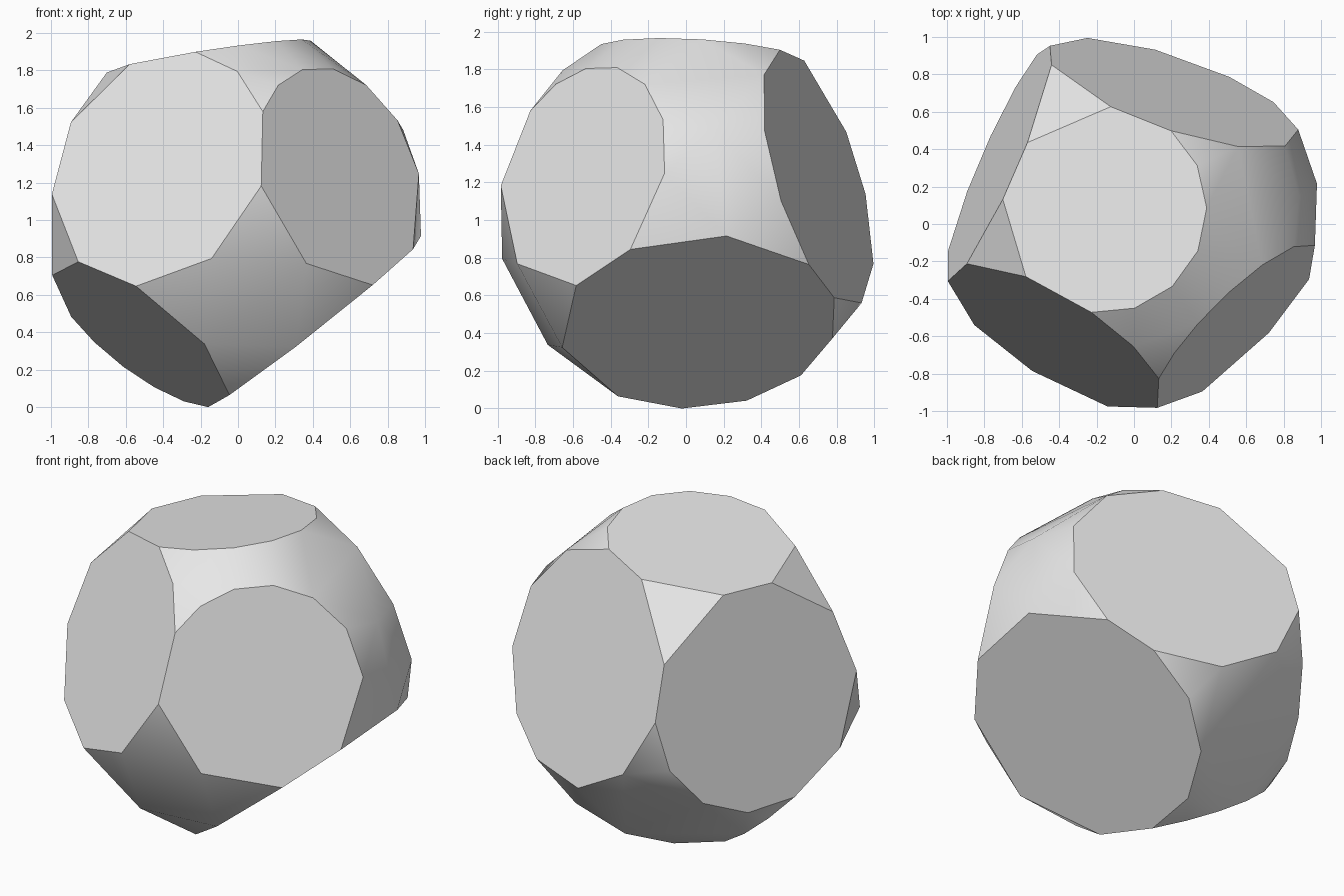
import bpy
import bmesh
import math
from mathutils import Vector

cube = bpy.data.objects.get("Cube")
if cube:
    bpy.data.objects.remove(cube)

# The boulder is a sphere cut flat by seven planes
CENTRE = Vector((-0.027, 0.022, 1.02))
RADIUS = 1.029

# Outward direction and plane offset of each flat cut
CUTS = {
    "A": ((-0.621, -1, 0.407), 1.387),      # front, -x side
    "B": ((1, -0.998, 0.372), 1.545),       # front, +x side
    "C": ((1, 0.094, -1.267), -0.162),      # lower +x side
    "D": ((0.346, 1, 0.301), 1.140),        # back
    "E": ((-0.153, 0.063, 1), 1.905),       # top
    "F": ((-1, 0.434, 0.16), 1.045),        # -x side
    "G": ((-0.781, -0.453, -1), 0.134),     # lower front
}
# Pairs of cuts that meet in a straight edge
EDGES = "AB AE AF AG BC CD CG DE DF EF FG".split()
# Free rim arcs: cut, from neighbour, to neighbour, segments, spacing bias
ARCS = [
    ("A", "B", "E", 2, 1), ("A", "G", "B", 2, 1),
    ("B", "A", "C", 2, 1), ("B", "C", "A", 7, 0.75),
    ("C", "B", "G", 2, 1), ("C", "G", "D", 4, 1), ("C", "D", "B", 2, 1),
    ("D", "C", "F", 3, 1), ("D", "E", "C", 4, 1),
    ("E", "A", "D", 6, 1), ("F", "D", "G", 4, 1),
    ("G", "C", "A", 2, 1), ("G", "F", "C", 5, 1),
]

# Unit normal and distance from the sphere centre
planes = {}
for name, (n, d) in CUTS.items():
    n = Vector(n)
    planes[name] = (n.normalized(), (d - n.dot(CENTRE)) / n.length)


def corners(a, b):
    """Two points where cuts a and b meet the sphere."""
    (n1, d1), (n2, d2) = planes[a], planes[b]
    c = n1.dot(n2)
    s = 1 - c * c
    mid = n1 * ((d1 - d2 * c) / s) + n2 * ((d2 - d1 * c) / s)
    half = math.sqrt(max(RADIUS ** 2 - mid.length_squared, 0))
    along = n1.cross(n2).normalized() * half
    return mid + along, mid - along


def rim_angles(cut, other, u, v):
    """Start and end angle of the straight edge shared with another cut."""
    n2 = planes[other][0]
    middle = math.atan2(n2.dot(v), n2.dot(u))
    p = corners(cut, other)[0]
    delta = math.atan2(p.dot(v), p.dot(u)) - middle
    delta = abs((delta + math.pi) % math.tau - math.pi)
    return middle - delta, middle + delta


# Rim points: shared corners first, then the points along the free arcs
points = [p for pair in EDGES for p in corners(*pair)]
for cut, start, end, count, bias in ARCS:
    n, d = planes[cut]
    u = n.orthogonal().normalized()
    v = n.cross(u)
    r = math.sqrt(RADIUS ** 2 - d * d)
    a0 = rim_angles(cut, start, u, v)[1]
    span = (rim_angles(cut, end, u, v)[0] - a0) % math.tau
    for i in range(1, count):
        a = a0 + span * (i / count) ** bias
        points.append(n * d + (u * math.cos(a) + v * math.sin(a)) * r)

# One rounded bump on the upper +x shoulder
points.append((Vector((0.88, 0.15, 1.48)) - CENTRE).normalized() * RADIUS)

# Wrap all points in a hull
bm = bmesh.new()
for p in points:
    bm.verts.new(p + CENTRE)
bm.verts.ensure_lookup_table()
bmesh.ops.convex_hull(bm, input=bm.verts[:])
bmesh.ops.recalc_face_normals(bm, faces=bm.faces[:])


def on_cut(face, name):
    n, d = planes[name]
    return all(abs((v.co - CENTRE).dot(n) - d) < 1e-4 for v in face.verts)


# Merge each flat cut into one face, keep its rim sharp, smooth the rest
for f in bm.faces:
    f.smooth = True
for name in CUTS:
    flat = [f for f in bm.faces if on_cut(f, name)]
    if len(flat) > 1:
        bmesh.ops.dissolve_faces(bm, faces=flat)
    for f in bm.faces:
        if on_cut(f, name):
            f.smooth = False
            for e in f.edges:
                e.smooth = False

# Rest on the ground
low = min(v.co.z for v in bm.verts)
bmesh.ops.translate(bm, verts=bm.verts[:], vec=(0, 0, -low))

mesh = bpy.data.meshes.new("boulder")
bm.to_mesh(mesh)
bm.free()
boulder = bpy.data.objects.new("boulder", mesh)
bpy.context.collection.objects.link(boulder)

# Plain grey stone
grey = (0.8, 0.8, 0.8, 1)
mat = bpy.data.materials.new("light_grey")
mat.use_nodes = True
mat.diffuse_color = grey
for node in mat.node_tree.nodes:
    if node.type == "BSDF_PRINCIPLED":
        node.inputs["Base Color"].default_value = grey
mesh.materials.append(mat)
